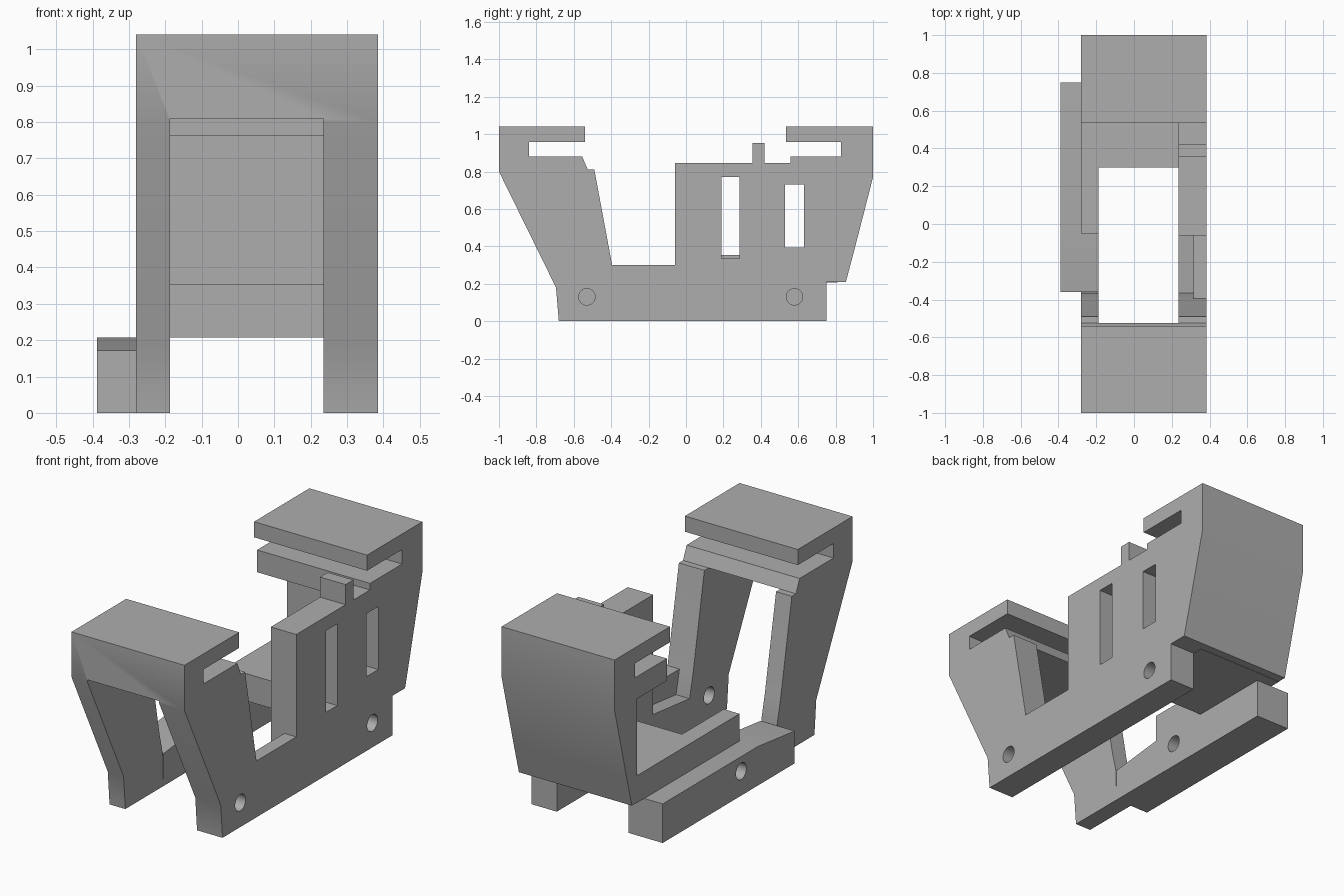
import bpy, bmesh, math
from mathutils import Matrix, Vector

cube = bpy.data.objects.get("Cube")
if cube:
    bpy.data.objects.remove(cube, do_unlink=True)

grey = bpy.data.materials.new("plain grey")
grey.use_nodes = True
grey.diffuse_color = (0.42, 0.42, 0.42, 1)
grey.node_tree.nodes["Principled BSDF"].inputs["Base Color"].default_value = grey.diffuse_color


def add_object(name, bm):
    bmesh.ops.recalc_face_normals(bm, faces=bm.faces)
    mesh = bpy.data.meshes.new(name)
    bm.to_mesh(mesh)
    bm.free()
    mesh.materials.append(grey)
    obj = bpy.data.objects.new(name, mesh)
    bpy.context.collection.objects.link(obj)
    return obj


def prism(name, profile, lo, hi, axis="x"):
    """Extrude a side (y, z) or plan (x, y) profile between lo and hi."""
    bm = bmesh.new()
    along_x = axis == "x"
    verts = [bm.verts.new((lo, a, b) if along_x else (a, b, lo)) for a, b in profile]
    face = bm.faces.new(verts)
    moved = bmesh.ops.extrude_face_region(bm, geom=[face])["geom"]
    step = Vector((hi - lo, 0, 0)) if along_x else Vector((0, 0, hi - lo))
    bmesh.ops.translate(bm, vec=step, verts=[g for g in moved if isinstance(g, bmesh.types.BMVert)])
    return add_object(name, bm)


def block(name, x0, x1, y0, y1, z0, z1):
    return prism(name, [(y0, z0), (y1, z0), (y1, z1), (y0, z1)], x0, x1)


def hole(x, y):
    bm = bmesh.new()
    turn = Matrix.Translation((x, y, 0.13)) @ Matrix.Rotation(math.pi / 2, 4, "Y")
    bmesh.ops.create_cone(bm, cap_ends=True, segments=32, radius1=0.044,
                          radius2=0.044, depth=0.5, matrix=turn)
    return add_object("hole_cutter", bm)


def cut(obj, cutters):
    bpy.context.view_layer.objects.active = obj
    for cutter in cutters:
        cutter.hide_render = True
        mod = obj.modifiers.new("cut", "BOOLEAN")
        mod.operation, mod.solver, mod.object = "DIFFERENCE", "EXACT", cutter
        bpy.ops.object.modifier_apply(modifier=mod.name)
        bpy.data.objects.remove(cutter, do_unlink=True)


LEFT, RIGHT = 0.385, -0.28           # outer sides of the body
IN_LEFT, IN_RIGHT = 0.235, -0.187    # inner sides of the opening

# Front arch: slotted head on two slanted legs
front_arch = prism("front_arch", [
    (-0.68, 0), (-0.695, 0.18), (-1, 0.8), (-1, 1.04), (-0.54, 1.04), (-0.54, 0.957),
    (-0.84, 0.957), (-0.84, 0.88), (-0.555, 0.88), (-0.525, 0.81), (-0.49, 0.81),
    (-0.395, 0.3), (-0.366, 0.175), (-0.36, 0)], RIGHT, LEFT)
cut(front_arch, [block("window_cutter", IN_RIGHT, IN_LEFT, -1.2, -0.2, -0.2, 0.81),
                 hole(LEFT, -0.53)])

# Back shell: tapered rear wall with slotted head
back_shell = prism("back_shell", [
    (0.81, 0.21), (0.855, 0.21), (0.9, 0.38), (1, 0.77), (1, 1.04), (0.535, 1.04),
    (0.535, 0.957), (0.83, 0.957), (0.83, 0.88), (0.56, 0.88), (0.56, 0.762),
    (0.81, 0.762)], RIGHT, LEFT)

# Shelf across the back with an arm along the right side
shelf = prism("back_shelf", [
    (RIGHT, 0.81), (RIGHT, -0.05), (IN_RIGHT, -0.05), (IN_RIGHT, 0.3),
    (IN_LEFT, 0.3), (IN_LEFT, 0.81)], 0.208, 0.353, axis="z")

# Tall left wall with a tab, two slots and a round hole
left_wall = prism("left_wall", [
    (-0.36, 0), (0.75, 0), (0.75, 0.21), (0.81, 0.21), (0.81, 0.762), (0.56, 0.762),
    (0.56, 0.845), (0.42, 0.845), (0.42, 0.952), (0.355, 0.952), (0.355, 0.845),
    (-0.06, 0.845), (-0.06, 0.208), (-0.366, 0.175)], IN_LEFT, LEFT)
cut(left_wall, [block("slot_cutter", 0, 1, 0.19, 0.285, 0.335, 0.77),
                block("slot_cutter", 0, 1, 0.53, 0.63, 0.395, 0.73),
                hole(LEFT, 0.58)])

# Raised outer sill between the left leg and the left wall
sill = prism("left_sill", [(-0.366, 0.175), (-0.06, 0.208), (-0.06, 0.3), (-0.395, 0.3)],
             0.315, LEFT)

# Low right rail with a round hole
rail = prism("right_rail", [(-0.36, 0), (0.75, 0), (0.75, 0.208), (-0.05, 0.208),
                            (-0.36, 0.172)], -0.388, IN_RIGHT)
cut(rail, [hole(-0.28, 0.09)])

# Smooth shading with sharp edges kept
bpy.ops.object.select_all(action="DESELECT")
for part in (front_arch, back_shell, shelf, left_wall, sill, rail):
    part.select_set(True)
bpy.context.view_layer.objects.active = front_arch
bpy.ops.object.shade_smooth_by_angle(angle=math.radians(30))
